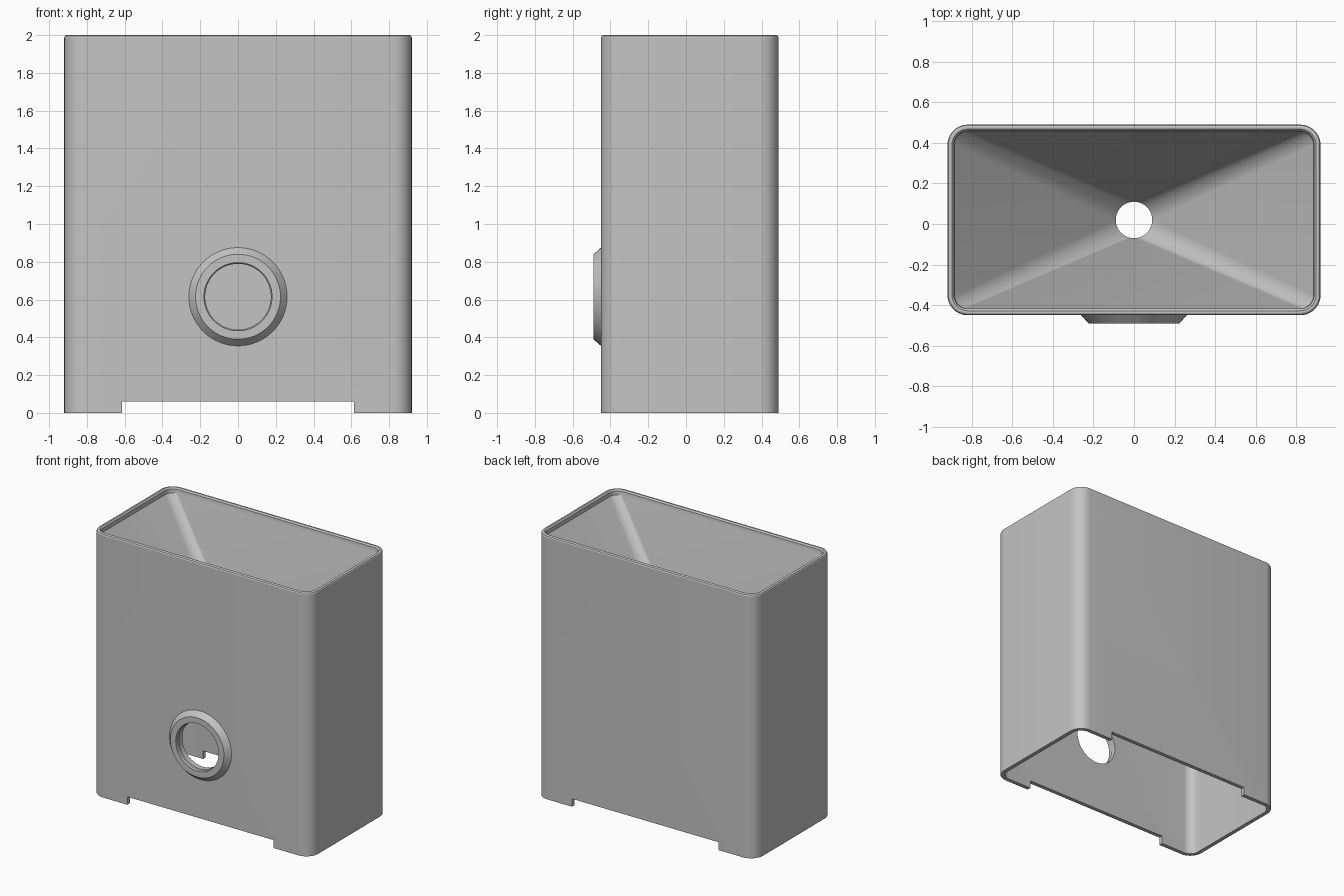
import bpy, bmesh, math
from mathutils import Matrix, Vector

if "Cube" in bpy.data.objects:
    bpy.data.objects.remove(bpy.data.objects["Cube"])

grey = bpy.data.materials.new("plain grey")
grey.use_nodes = True
colour = (0.55, 0.55, 0.55, 1)
grey.diffuse_color = colour
grey.node_tree.nodes["Principled BSDF"].inputs["Base Color"].default_value = colour

HALF_X, HALF_Y, MID_Y = 0.92, 0.47, 0.02
FRONT = MID_Y - HALF_Y
CORNER, STEPS, WALL = 0.1, 10, 0.03
HOLE_Z = 0.615


def rounded_loop(hx, hy, r, z):
    """Rounded rectangle; becomes a circle when hx = hy = r."""
    points = []
    for k, (sx, sy) in enumerate([(1, 1), (-1, 1), (-1, -1), (1, -1)]):
        for i in range(STEPS + 1):
            a = math.pi / 2 * (k + i / STEPS)
            points.append(Vector((sx * (hx - r) + r * math.cos(a),
                                  sy * (hy - r) + r * math.sin(a) + MID_Y, z)))
    return points


def inset_loop(d, z):
    return rounded_loop(HALF_X - d, HALF_Y - d, CORNER - d, z)


def new_object(name, bm):
    bmesh.ops.remove_doubles(bm, verts=bm.verts, dist=1e-5)
    bmesh.ops.recalc_face_normals(bm, faces=bm.faces)
    mesh = bpy.data.meshes.new(name)
    bm.to_mesh(mesh)
    bm.free()
    mesh.materials.append(grey)
    obj = bpy.data.objects.new(name, mesh)
    bpy.context.collection.objects.link(obj)
    return obj


def loft(name, loops):
    """Skin closed loops in order, joining the last to the first."""
    bm = bmesh.new()
    rings = [[bm.verts.new(p) for p in loop] for loop in loops]
    n = len(rings[0])
    for a, b in zip(rings, rings[1:] + rings[:1]):
        for i in range(n):
            j = (i + 1) % n
            bm.faces.new((a[i], a[j], b[j], b[i]))
    return new_object(name, bm)


def circle(r, y, n=64):
    return [Vector((r * math.cos(t), y, HOLE_Z + r * math.sin(t)))
            for t in (2 * math.pi * i / n for i in range(n))]


def smooth(obj):
    bpy.ops.object.select_all(action='DESELECT')
    obj.select_set(True)
    bpy.context.view_layer.objects.active = obj
    bpy.ops.object.shade_smooth_by_angle(angle=math.radians(25))


def cut(obj, cutter):
    cutter.hide_render = True
    mod = obj.modifiers.new("cut", 'BOOLEAN')
    mod.operation = 'DIFFERENCE'
    mod.solver = 'EXACT'
    mod.object = cutter
    bpy.context.view_layer.objects.active = obj
    bpy.ops.object.modifier_apply(modifier=mod.name)
    bpy.data.objects.remove(cutter)


# Hollow body with a rounded rim and a funnel down to a round outlet
OUTLET, OUTLET_Z = 0.09, 1.08
body = loft("hopper_body", [
    inset_loop(0, 0),
    inset_loop(0, 1.988),
    inset_loop(0.004, 1.996),
    inset_loop(0.012, 2),
    inset_loop(0.022, 2),
    inset_loop(0.032, 1.99),
    inset_loop(0.034, 1.96),
    rounded_loop(OUTLET, OUTLET, OUTLET, OUTLET_Z),
    rounded_loop(OUTLET, OUTLET, OUTLET, OUTLET_Z - 0.05),
    inset_loop(WALL, 1.9),
    inset_loop(WALL, 0),
])

# Wide notch under the front and back walls
bm = bmesh.new()
bmesh.ops.create_cube(bm, size=1, matrix=Matrix.Diagonal((1.23, 3, 0.12, 1)))
cut(body, new_object("notch_cutter", bm))

# Round opening in the front wall
bm = bmesh.new()
bmesh.ops.create_cone(bm, cap_ends=True, segments=64, radius1=0.18, radius2=0.18, depth=0.3,
                      matrix=Matrix.Translation((0, FRONT, HOLE_Z)) @ Matrix.Rotation(math.pi / 2, 4, 'X'))
cut(body, new_object("opening_cutter", bm))
smooth(body)

# Bevelled collar around the opening
collar = loft("opening_collar", [
    circle(0.262, FRONT + 0.002),
    circle(0.225, -0.49),
    circle(0.18, -0.49),
    circle(0.18, FRONT - 0.015),
    circle(0.174, FRONT - 0.01),
    circle(0.174, FRONT + WALL),
    circle(0.182, FRONT + WALL),
    circle(0.182, FRONT + 0.002),
])
smooth(collar)
